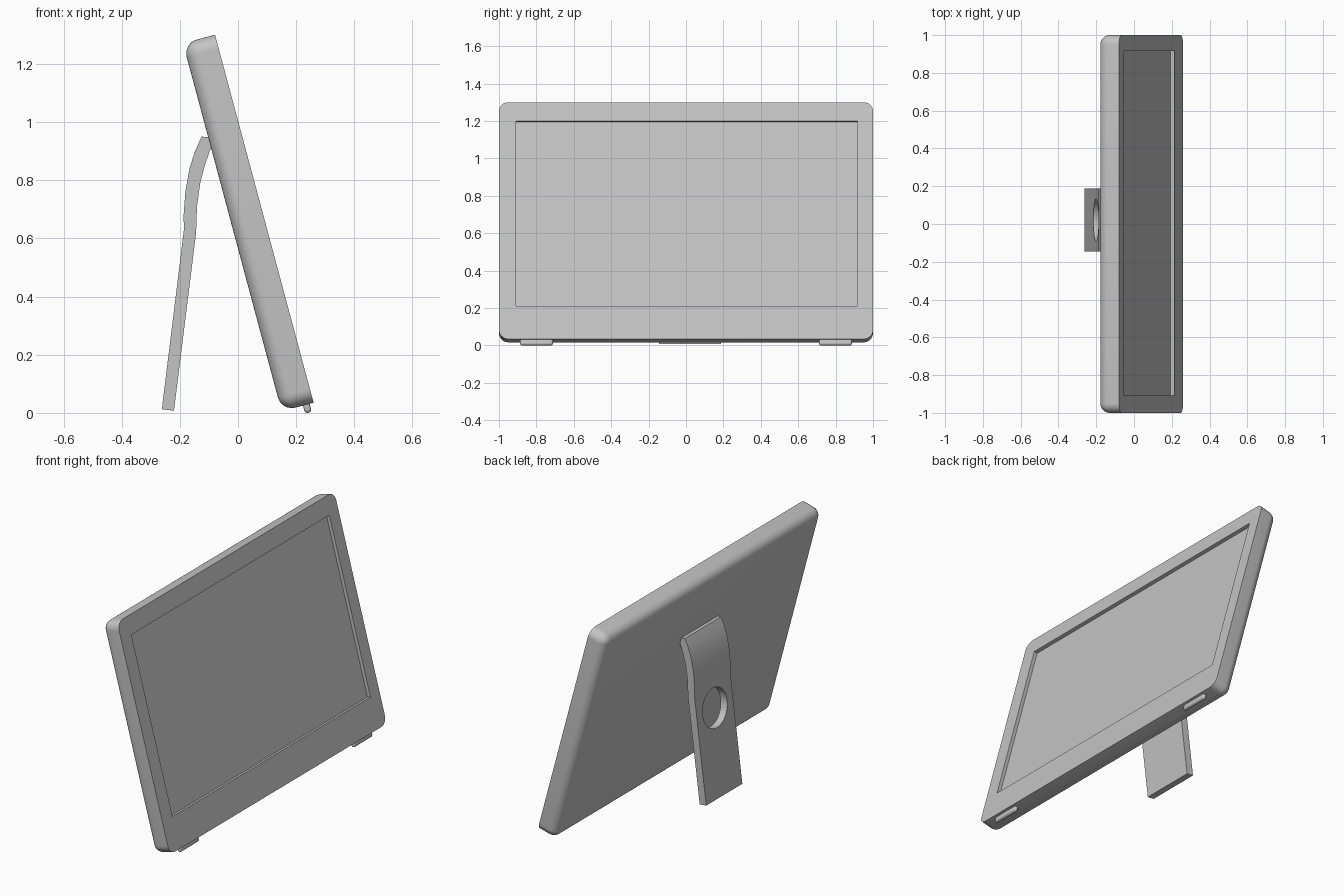
import bpy, bmesh, math
from mathutils import Vector, Matrix

if "Cube" in bpy.data.objects:
    bpy.data.objects.remove(bpy.data.objects["Cube"], do_unlink=True)

grey = bpy.data.materials.new("light grey")
grey.use_nodes = True
COLOUR = (0.55, 0.55, 0.55, 1)
grey.diffuse_color = COLOUR
grey.node_tree.nodes["Principled BSDF"].inputs["Base Color"].default_value = COLOUR

# Leaning frame: local x points out of the screen, local z runs up the panel
LEAN = Matrix.Translation((0.26, 0, 0.035)) @ Matrix.Rotation(math.radians(-15), 4, 'Y')
HEIGHT, THICK, ROUND = 1.31, 0.114, 0.05


def finish(name, bm, matrix=Matrix()):
    bmesh.ops.recalc_face_normals(bm, faces=bm.faces[:])
    mesh = bpy.data.meshes.new(name)
    bm.to_mesh(mesh)
    bm.free()
    ob = bpy.data.objects.new(name, mesh)
    bpy.context.collection.objects.link(ob)
    mesh.materials.append(grey)
    ob.matrix_world = matrix
    return ob


def box(lo, hi):
    bm = bmesh.new()
    bmesh.ops.create_cube(bm, size=1)
    lo, hi = Vector(lo), Vector(hi)
    for v in bm.verts:
        v.co = (lo + hi) / 2 + v.co * (hi - lo)
    return bm


def bevel(bm, edges, width, segments):
    bmesh.ops.bevel(bm, geom=edges, offset=width, segments=segments,
                    profile=0.5, affect='EDGES', clamp_overlap=True)


def select_only(ob):
    bpy.ops.object.select_all(action='DESELECT')
    ob.select_set(True)
    bpy.context.view_layer.objects.active = ob


def cut(ob, cutter):
    cutter.hide_render = True
    mod = ob.modifiers.new("cut", 'BOOLEAN')
    mod.object, mod.operation, mod.solver = cutter, 'DIFFERENCE', 'EXACT'
    bpy.context.view_layer.update()
    select_only(ob)
    bpy.ops.object.modifier_apply(modifier=mod.name)
    bpy.data.objects.remove(cutter, do_unlink=True)


def smooth(ob):
    select_only(ob)
    bpy.ops.object.shade_smooth_by_angle(angle=math.radians(30))


# Casing: every edge rounded except the rim of the front face
bm = box((-THICK, -1, 0), (0, 1, HEIGHT))
bevel(bm, [e for e in bm.edges if min(v.co.x for v in e.verts) < -0.01], ROUND, 8)
casing = finish("casing", bm, LEAN)

# Screen recess
cut(casing, finish("screen_cutter",
                   box((-0.02, -0.908, 0.181), (0.1, 0.917, 1.206)), LEAN))
smooth(casing)

# Stand: side profile extruded across the width
outer = [(-0.262, 0.012), (-0.186, 0.63), (-0.187, 0.68), (-0.181, 0.76),
         (-0.167, 0.84), (-0.148, 0.9), (-0.125, 0.95)]
inner = [(-0.085, 0.947), (-0.09, 0.92), (-0.113, 0.855), (-0.13, 0.79),
         (-0.141, 0.71), (-0.144, 0.62), (-0.22, 0.008)]
bm = bmesh.new()
face = bm.faces.new([bm.verts.new((x, -0.145, z)) for x, z in outer + inner])
ext = bmesh.ops.extrude_face_region(bm, geom=[face])
bmesh.ops.translate(bm, vec=(0, 0.333, 0),
                    verts=[g for g in ext["geom"] if isinstance(g, bmesh.types.BMVert)])
stand = finish("stand", bm)

# Round cable hole through the leg
bm = bmesh.new()
bmesh.ops.create_cone(bm, cap_ends=True, segments=48, radius1=0.112, radius2=0.112, depth=0.2)
cut(stand, finish("hole_cutter", bm, Matrix.Translation((-0.18, 0.021, 0.5))
                  @ Matrix.Rotation(math.radians(97), 4, 'Y')))
smooth(stand)

# Rounded rubber feet under the front edge
for name, side in (("left_foot", 1), ("right_foot", -1)):
    ys = sorted((side * 0.712, side * 0.887))
    bm = box((-0.038, ys[0], -0.029), (-0.014, ys[1], 0.02))
    bevel(bm, bm.edges[:], 0.0115, 5)
    smooth(finish(name, bm, LEAN))
